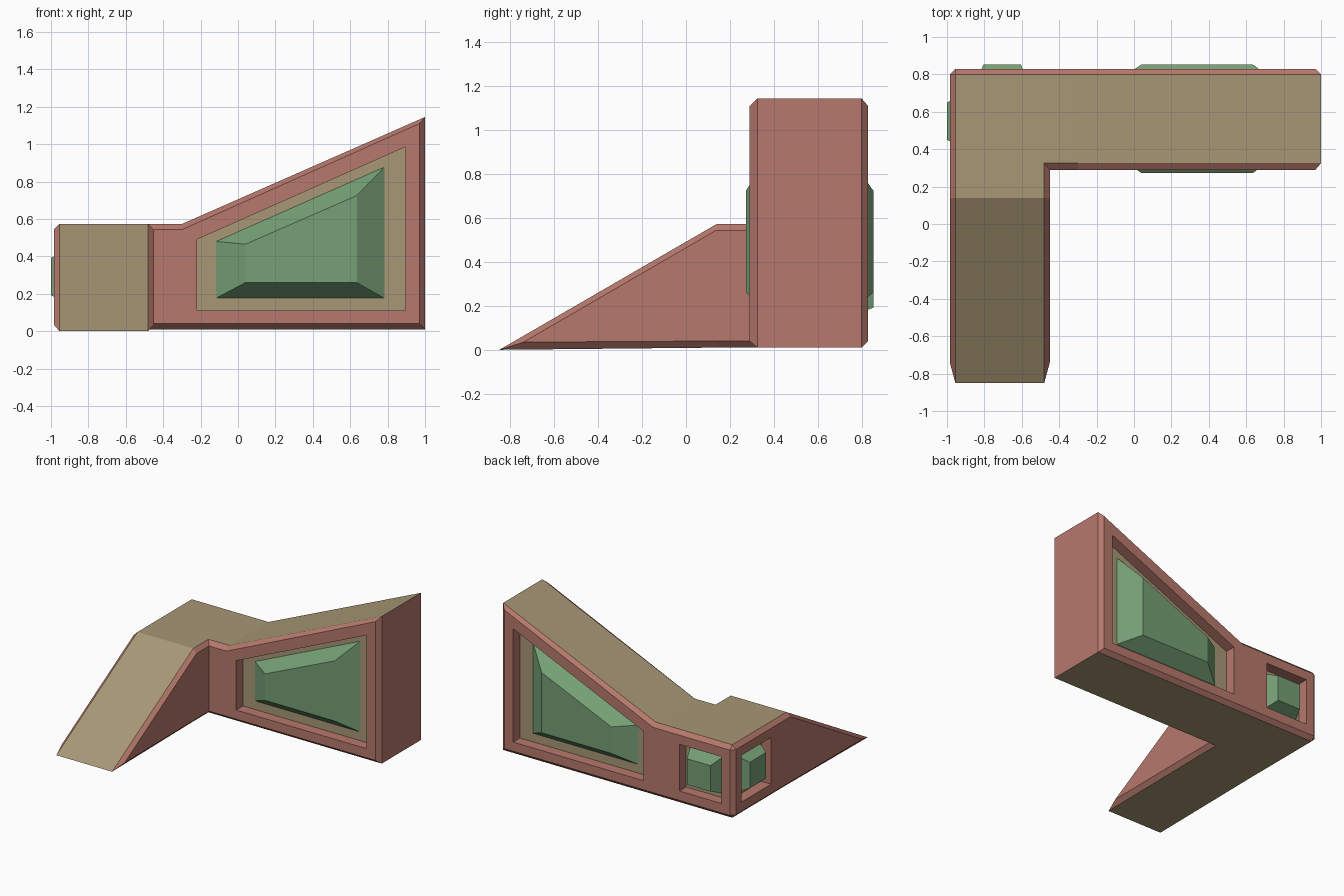
import bpy, bmesh
from mathutils import Vector

if "Cube" in bpy.data.objects:
    bpy.data.objects.remove(bpy.data.objects["Cube"])


def material(name, color):
    m = bpy.data.materials.new(name)
    m.diffuse_color = (*color, 1)
    m.use_nodes = True
    m.node_tree.nodes["Principled BSDF"].inputs["Base Color"].default_value = m.diffuse_color
    return m


RED = material("red", (0.47, 0.19, 0.15))
TAN = material("tan", (0.39, 0.31, 0.18))
GREEN = material("green", (0.18, 0.35, 0.18))


def finish(name, bm, *mats):
    bmesh.ops.recalc_face_normals(bm, faces=bm.faces)
    mesh = bpy.data.meshes.new(name)
    bm.to_mesh(mesh)
    bm.free()
    for m in mats:
        mesh.materials.append(m)
    obj = bpy.data.objects.new(name, mesh)
    bpy.context.collection.objects.link(obj)
    return obj


def loft(name, low, high, d0, d1, place, mat):
    """Solid between two outlines (u, z) at two depths from a wall."""
    bm = bmesh.new()
    a = [bm.verts.new(place(u, z, d0)) for u, z in low]
    b = [bm.verts.new(place(u, z, d1)) for u, z in high]
    bm.faces.new(a)
    bm.faces.new(b)
    for i in range(len(a)):
        j = (i + 1) % len(a)
        bm.faces.new((a[i], a[j], b[j], b[i]))
    return finish(name, bm, mat)


# Chamfered L-shaped body: stations round the wall (rim x, y, wall x, y, rim z)
stations = [
    (1.0, .325, .97, .29, 1.145), (-.3, .325, -.3, .29, .573),
    (-.48, .325, -.45, .29, .573), (-.48, .14, -.45, .135, .573),
    (-.48, -.85, -.45, -.74, None), (-.955, -.85, -.985, -.74, None),
    (-.955, .14, -.985, .135, .573), (-.955, .80, -.985, .80, .573),
    (-.955, .80, -.955, .83, .573), (-.3, .80, -.3, .83, .573),
    (1.0, .80, .97, .83, 1.145)]
bm = bmesh.new()
rings, shared = [], {}


def vert(x, y, z):
    key = (x, y, z)
    if key not in shared:
        shared[key] = bm.verts.new(key)
    return shared[key]


def face(verts, mat):
    unique = list(dict.fromkeys(verts))
    if len(unique) > 2:
        bm.faces.new(unique).material_index = mat


for rx, ry, wx, wy, z in stations:
    if z is None:
        zs = (0, .035, .035, 0)
    else:
        zs = (z, z - (.035 if z > 1 else .03), .04, .01)
    rings.append([vert(x, y, h) for (x, y), h in
                  zip(((rx, ry), (wx, wy), (wx, wy), (rx, ry)), zs)])
for i, (a, b) in enumerate(zip(rings, rings[1:])):
    if i == 4:  # the ramp tip is a plain edge
        continue
    for k in range(3):
        face((a[k], a[k + 1], b[k + 1], b[k]), 0)
for k in (0, 3):
    for ids in ((0, 1, 9, 10), (1, 2, 7, 9), (2, 3, 6, 7), (3, 4, 5, 6)):
        face([rings[i][k] for i in ids], 1)
face(rings[0], 0)
face(rings[-1], 0)
face((rings[0][0], rings[0][3], rings[-1][3], rings[-1][0]), 0)
body = finish("body", bm, RED, TAN)
cutters = []


# Recessed windows with a backing panel and a raised green block
def window(name, hole, base, top, rise, place):
    depth = -.085
    cutter = loft(name + "_cutter", hole, hole, depth, .06, place, RED)
    cutter.hide_render = True
    cutters.append(cutter)
    cut = body.modifiers.new(name + "_recess", 'BOOLEAN')
    cut.operation = 'DIFFERENCE'
    cut.solver = 'EXACT'
    cut.object = cutter
    loft(name + "_panel", hole, hole, depth - .01, depth + .002, place, TAN)
    loft(name + "_block", base, top, depth, rise, place, GREEN)


def square(u, z, r):
    return [(u - r, z - r), (u + r, z - r), (u + r, z + r), (u - r, z + r)]


def front(u, z, d):
    return Vector((u, .29 - d, z))


def back(u, z, d):
    return Vector((u, .83 + d, z))


def left(u, z, d):
    return Vector((-.985 - d, u, z))


big_hole = [(-.22, .11), (.895, .11), (.895, .985), (-.22, .49)]
big_base = [(-.12, .175), (.785, .175), (.785, .88), (-.12, .48)]
big_top = [(.04, .26), (.635, .26), (.635, .725), (.04, .465)]
window("front_window", big_hole, big_base, big_top, .017, front)
window("back_window", big_hole, big_base, big_top, .023, back)
for name, u, rise, place in (("back_small_window", -.705, .023, back),
                             ("left_small_window", .55, .015, left)):
    window(name, square(u, .292, .18), square(u, .292, .145),
           square(u, .292, .1), rise, place)

# Bake the recesses into the body and drop the cutters
bpy.context.view_layer.update()
graph = bpy.context.evaluated_depsgraph_get()
baked = bpy.data.meshes.new_from_object(body.evaluated_get(graph))
body.modifiers.clear()
body.data = baked
for cutter in cutters:
    bpy.data.objects.remove(cutter)
